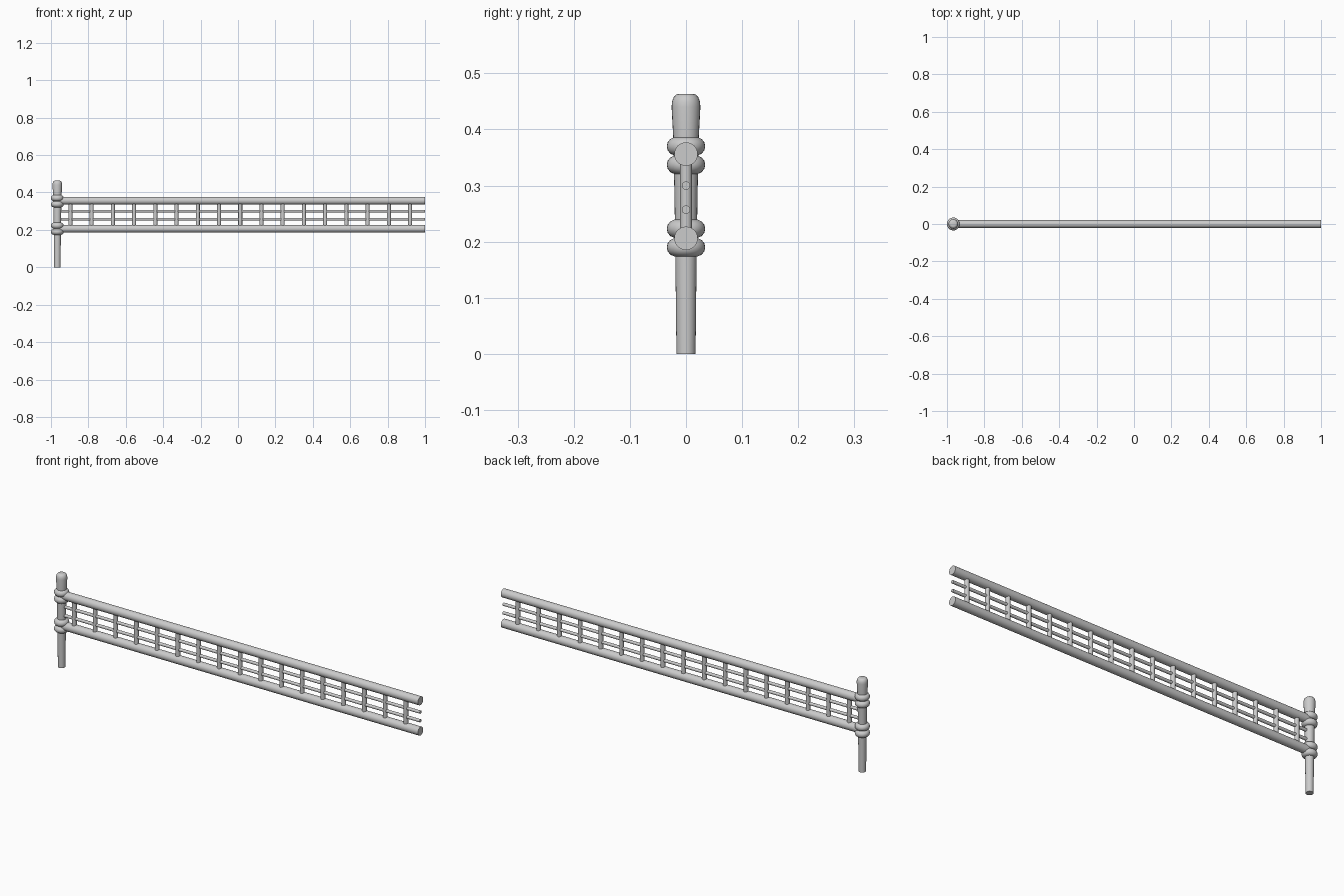
import bpy, math

if "Cube" in bpy.data.objects:
    bpy.data.objects.remove(bpy.data.objects["Cube"])

POST_X = -0.966


def finish(name, angle=40):
    ob = bpy.context.object
    ob.name = name
    bpy.ops.object.shade_smooth_by_angle(angle=math.radians(angle))
    return ob


def rod(name, r, x0, x1, z, sides=24):
    bpy.ops.mesh.primitive_cylinder_add(
        vertices=sides, radius=r, depth=x1 - x0,
        location=((x0 + x1) / 2, 0, z), rotation=(0, math.pi / 2, 0))
    return finish(name)


def lathe(name, profile, x, sides=24):
    verts, faces = [], []
    for r, z in profile:
        for i in range(sides):
            a = 2 * math.pi * i / sides
            verts.append((r * math.cos(a), r * math.sin(a), z))
    for k in range(len(profile) - 1):
        for i in range(sides):
            j = (i + 1) % sides
            faces.append((k * sides + i, k * sides + j,
                          (k + 1) * sides + j, (k + 1) * sides + i))
    faces.append(tuple(reversed(range(sides))))
    faces.append(tuple(range((len(profile) - 1) * sides, len(profile) * sides)))
    me = bpy.data.meshes.new(name)
    me.from_pydata(verts, [], faces)
    ob = bpy.data.objects.new(name, me)
    bpy.context.collection.objects.link(ob)
    ob.location.x = x
    bpy.ops.object.select_all(action='DESELECT')
    bpy.context.view_layer.objects.active = ob
    ob.select_set(True)
    return finish(name)


# tapered post with rounded cap
lathe("post", [(0.017, 0), (0.019, 0.175), (0.0205, 0.28), (0.0228, 0.387),
               (0.0257, 0.440), (0.0250, 0.449), (0.0222, 0.457),
               (0.0175, 0.462), (0.013, 0.4635)], POST_X)

# paired rope rings binding the rails to the post
for label, zs in (("upper", (0.370, 0.337)), ("lower", (0.223, 0.190))):
    for i, z in enumerate(zs):
        bpy.ops.mesh.primitive_torus_add(
            major_radius=0.0178, minor_radius=0.0165, major_segments=28,
            minor_segments=14, location=(POST_X, 0, z))
        finish(f"{label}_ring_{i + 1}", 60)

# main rails
rod("top_rail", 0.021, POST_X, 1.0, 0.356)
rod("bottom_rail", 0.021, POST_X, 1.0, 0.206)

# thin horizontal rods
rod("upper_thin_rod", 0.0075, POST_X, 1.0, 0.300, 16)
rod("lower_thin_rod", 0.0075, POST_X, 1.0, 0.257, 16)

# evenly spaced balusters
for i in range(17):
    bpy.ops.mesh.primitive_cylinder_add(
        vertices=16, radius=0.0108, depth=0.15,
        location=(-0.896 + i * 0.1135, 0, 0.281))
    finish(f"baluster_{i + 1:02d}")
